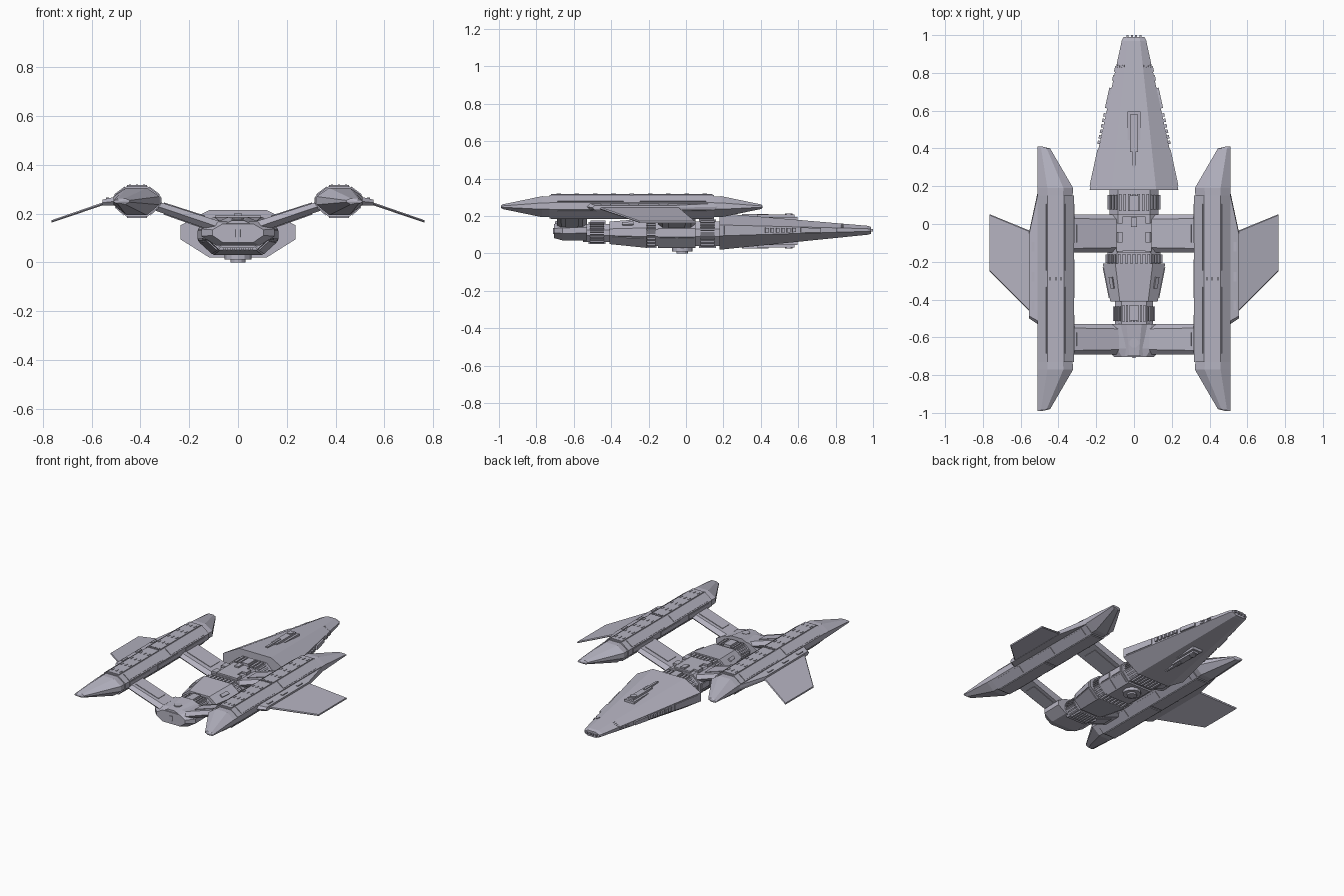
import bpy, bmesh
from mathutils import Vector

if "Cube" in bpy.data.objects:
    bpy.data.objects.remove(bpy.data.objects["Cube"], do_unlink=True)

COLOUR = (.46, .45, .53, 1)
grey = bpy.data.materials.new("lavender_grey")
grey.use_nodes = True
grey.diffuse_color = COLOUR
grey.node_tree.nodes["Principled BSDF"].inputs["Base Color"].default_value = COLOUR

# Side names of an eight sided section, counted from the upper right
UPPER, SIDE, LOWER, BOTTOM, INNER_LOWER, INNER, INNER_UPPER, TOP = range(8)
ALL_SIDES = range(8)


def finish(name, bm, mirror):
    bmesh.ops.recalc_face_normals(bm, faces=bm.faces)
    mesh = bpy.data.meshes.new(name)
    bm.to_mesh(mesh)
    bm.free()
    mesh.materials.append(grey)
    obj = bpy.data.objects.new(name, mesh)
    bpy.context.collection.objects.link(obj)
    if mirror:
        obj.modifiers.new("mirror", "MIRROR").use_mirror_merge = False


def section(y, width, bottom, top, centre=0, flat=.5):
    """Ring of eight points around the long axis."""
    height = top - bottom
    low, high = bottom + height * .38, bottom + height * .68
    half = [(width * flat, top), (width, high), (width, low), (width * flat, bottom)]
    outline = half + [(-x, z) for x, z in reversed(half)]
    return [Vector((centre + x, y, z)) for x, z in outline]


def blade(x, z, back, front, thick):
    """Flat ring across the x axis, with thin front and back edges."""
    mid_back, mid_front = back + thick / 2, front - thick / 2
    up, down = z + thick / 2, z - thick / 2
    outline = [(back, z), (mid_back, up), (mid_front, up),
               (front, z), (mid_front, down), (mid_back, down)]
    return [Vector((x, y, h)) for y, h in outline]


def add_loft(bm, rings):
    rows = [[bm.verts.new(p) for p in ring] for ring in rings]
    for a, b in zip(rows, rows[1:]):
        for i in range(len(a)):
            j = (i + 1) % len(a)
            bm.faces.new((a[i], a[j], b[j], b[i]))
    bm.faces.new(rows[0])
    bm.faces.new(reversed(rows[-1]))


def loft(name, *rings, mirror=False):
    bm = bmesh.new()
    add_loft(bm, rings)
    finish(name, bm, mirror)


def panels(name, a, b, sides, across, along, raised, fill=.8, start=0, end=1, mirror=False):
    """Regular grid of raised plates on chosen sides between two rings."""
    bm = bmesh.new()
    centre = sum(a + b, Vector()) / (len(a) + len(b))
    gap = (1 - fill) / 2
    for side in sides:
        after = (side + 1) % len(a)

        def spot(u, v):
            v = start + (end - start) * v
            return a[side].lerp(a[after], u).lerp(b[side].lerp(b[after], u), v)

        for i in range(across):
            for j in range(along):
                u0, u1 = (i + gap) / across, (i + 1 - gap) / across
                v0, v1 = (j + gap) / along, (j + 1 - gap) / along
                quad = [spot(u0, v0), spot(u1, v0), spot(u1, v1), spot(u0, v1)]
                normal = (quad[1] - quad[0]).cross(quad[3] - quad[0]).normalized()
                if normal.dot(quad[0] - centre) < 0:
                    normal.negate()
                add_loft(bm, [[p - normal * .005 for p in quad], [p + normal * raised for p in quad]])
    finish(name, bm, mirror)


def box(name, x, y, z, width, length, height, mirror=False):
    ring = [Vector((x + i * width / 2, y - length / 2, z + k * height / 2))
            for i, k in ((1, 1), (1, -1), (-1, -1), (-1, 1))]
    loft(name, ring, [p + Vector((0, length, 0)) for p in ring], mirror=mirror)


def drum(name, y, z, radius, height):
    bm = bmesh.new()
    bmesh.ops.create_cone(bm, cap_ends=True, segments=12, radius1=radius, radius2=radius, depth=height)
    bmesh.ops.translate(bm, verts=bm.verts, vec=(0, y, z))
    finish(name, bm, False)


def ribbed(name, back, front, width, bottom, top):
    """Straight core wrapped in lengthwise ribs."""
    a, b = [section(y, width, bottom, top, flat=.65) for y in (back, front)]
    loft(name + "_core", a, b)
    panels(name + "_side_ribs", a, b, (UPPER, SIDE, LOWER), 3, 1, .01, .5, mirror=True)
    panels(name + "_deck_ribs", a, b, (TOP, BOTTOM), 7, 1, .01, .6)


# Long tapered nose
nose_a, nose_b = section(.18, .235, .02, .215), section(.97, .065, .1, .148)
loft("nose_hull", nose_a, nose_b, section(.99, .055, .105, .142))
panels("nose_rear_armour", nose_a, nose_b, [SIDE], 1, 1, .005, end=.3, mirror=True)
panels("nose_side_vents", nose_a, nose_b, [SIDE], 1, 6, .012, .6, .3, .52, True)
panels("nose_side_pods", nose_a, nose_b, [SIDE], 1, 1, .012, .8, .53, .7, True)
panels("nose_side_hatches", nose_a, nose_b, [SIDE], 2, 2, .006, .6, .72, .84, True)
panels("nose_marker", nose_a, nose_b, [UPPER], 4, 1, .003, .3, .8, .86, True)
for x in (.01, .035):
    box("nose_nozzle", x, .99, .124, .012, .02, .012, mirror=True)

# Upper and lower gun mounts
for place, base, up in (("top", .185, 1), ("belly", .054, -1)):
    box(place + "_gun_base", 0, .52, base, .07, .15, .02)
    box(place + "_gun_cradle", 0, .48, base + up * .012, .04, .2, .02)
    box(place + "_gun_barrel", 0, .37, base + up * .02, .014, .14, .014)
    drum(place + "_gun_turret", .55, base + up * .016, .02, .024)

# Ribbed links along the spine
ribbed("neck", .04, .19, .13, .04, .172)
ribbed("collar", -.23, -.14, .14, .04, .17)
ribbed("tail_link", -.55, -.4, .1, .06, .157)
for y, z in ((.11, .18), (-.47, .165)):
    box("link_hatch", 0, y, z, .05, .08, .02)

# Middle body between the forward struts
mid_a, mid_b = [section(y, .14, .03, .183, flat=.6) for y in (-.15, .05)]
loft("middle_body", mid_a, mid_b)
panels("middle_panels", mid_a, mid_b, (SIDE, LOWER), 1, 2, .005, mirror=True)
box("middle_deck", 0, -.05, .185, .12, .18, .016)
box("middle_hatch", 0, .01, .195, .03, .05, .016)
for y in (-.12, -.02):
    box("middle_shoulder", .075, y, .185, .035, .05, .02, mirror=True)
drum("belly_sensor_base", -.02, .022, .055, .022)
drum("belly_sensor_tip", -.02, .009, .03, .018)

# Tapered engine section
engine_a = section(-.41, .125, .05, .17, flat=.6)
engine_b = section(-.21, .165, .03, .187, flat=.6)
loft("engine_section", engine_a, engine_b)
panels("engine_panels", engine_a, engine_b, (SIDE, LOWER), 1, 1, .005, mirror=True)
panels("engine_lugs", engine_a, engine_b, [UPPER], 1, 1, .008, .3, mirror=True)

# Angular tail block
loft("tail_block", section(-.705, .105, .082, .158, flat=.6), section(-.66, .15, .07, .168, flat=.6),
     section(-.53, .15, .07, .172, flat=.6))
loft("tail_spine", section(-.7, .05, .13, .172), section(-.53, .08, .13, .186))
drum("tail_cap", -.63, .172, .025, .02)
drum("tail_stern_port", -.695, .12, .015, .03)

# Struts that carry the side pods
for place, back, front in (("forward", -.15, .05), ("rear", -.69, -.53)):
    root, tip = blade(.08, .145, back, front, .05), blade(.36, .24, back, front, .04)
    loft(place + "_strut", root, tip, mirror=True)
    panels(place + "_strut_panels", root, tip, (1, 4), 1, 1, .004, .6, mirror=True)


# Side pods with swept end caps
def pod(y, width=.096, height=.124):
    return section(y, width, .25 - height / 2, .25 + height / 2, .51 - width, .45)


pod_a, pod_b = pod(-.73), pod(.15)
loft("pod_body", pod_a, pod_b, mirror=True)
for place, base, way in (("front", .15, 1), ("rear", -.73, -1)):
    loft("pod_" + place + "_cap", pod(base - way * .01, .092, .11), pod(base + way * .04, .094, .112),
         pod(base + way * .25, .033, .025), pod(base + way * .26, .012, .012), mirror=True)
panels("pod_deck", pod_a, pod_b, (TOP, BOTTOM), 1, 2, .005, .96, mirror=True)
panels("pod_shoulders", pod_a, pod_b, (UPPER, INNER_UPPER), 1, 2, .004, .8, mirror=True)
panels("pod_flanks", pod_a, pod_b, (LOWER, INNER_LOWER, INNER), 1, 3, .004, .7, mirror=True)
panels("pod_vents", pod_a, pod_b, [TOP], 3, 9, .008, .25, mirror=True)

# Fin hinges and drooping fins
loft("fin_hinge", blade(.49, .25, -.53, .17, .035), blade(.51, .25, -.53, .17, .035),
     blade(.555, .245, -.5, -.04, .025), mirror=True)
loft("fin", blade(.54, .245, -.475, -.04, .012), blade(.765, .168, -.25, .052, .01), mirror=True)
for y in (-.43, -.28, -.12):
    box("fin_hinge_pin", .535, y, .26, .014, .05, .012, mirror=True)
